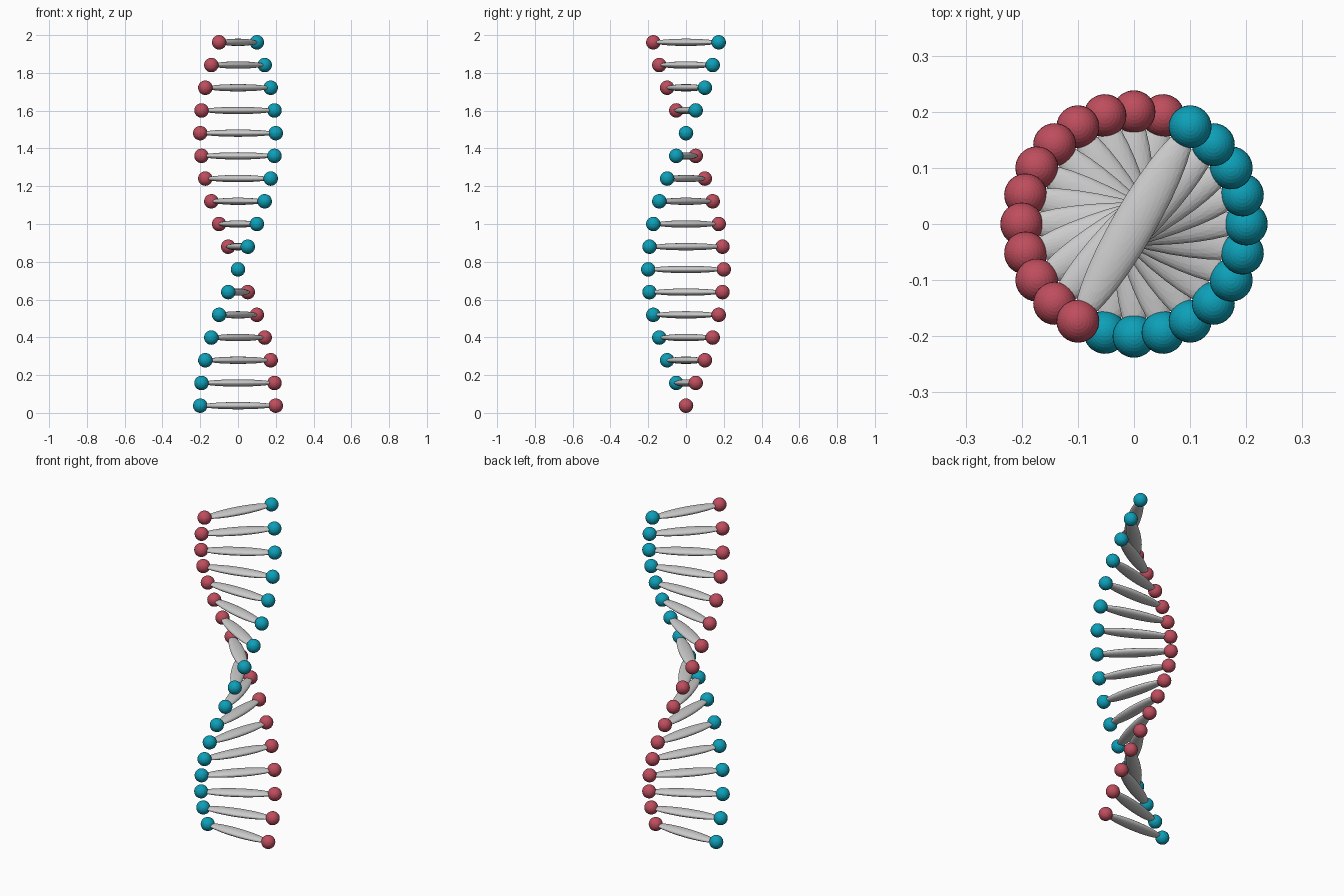
import bpy, math

if "Cube" in bpy.data.objects:
    bpy.data.objects.remove(bpy.data.objects["Cube"])

COUNT = 17          # rungs in the ladder
TWIST = 15          # degrees of turn per rung
HELIX = 0.2         # helix radius
BALL = 0.0382       # ball radius
STEP = (2 - 2 * BALL) / (COUNT - 1)


def material(name, color):
    m = bpy.data.materials.new(name)
    m.diffuse_color = (*color, 1)
    m.use_nodes = True
    m.node_tree.nodes["Principled BSDF"].inputs["Base Color"].default_value = m.diffuse_color
    return m


def sphere_mesh(name, scale, mat=None):
    bpy.ops.mesh.primitive_uv_sphere_add(segments=32, ring_count=16, radius=1)
    template = bpy.context.object
    mesh = template.data
    mesh.name = name
    for v in mesh.vertices:
        v.co = [c * s for c, s in zip(v.co, scale)]
    if mat:
        mesh.materials.append(mat)
    mesh.use_fake_user = True
    bpy.data.objects.remove(template)
    return mesh


def place(name, mesh, location, angle):
    ob = bpy.data.objects.new(name, mesh)
    ob.location = location
    ob.rotation_euler.z = angle
    bpy.context.collection.objects.link(ob)


red = material("red", (0.52, 0.075, 0.11))
teal = material("teal", (0.004, 0.35, 0.48))

red_mesh = sphere_mesh("red_ball", (BALL,) * 3, red)
teal_mesh = sphere_mesh("teal_ball", (BALL,) * 3, teal)
rung_mesh = sphere_mesh("rung", (HELIX, 0.0385, 0.0192))

# Twisted ladder: flattened spindle with a ball at each end
for i in range(COUNT):
    a = math.radians(TWIST * i)
    z = BALL + STEP * i
    x, y = HELIX * math.cos(a), HELIX * math.sin(a)
    place(f"rung_{i + 1}", rung_mesh, (0, 0, z), a)
    place(f"red_ball_{i + 1}", red_mesh, (x, y, z), a)
    place(f"teal_ball_{i + 1}", teal_mesh, (-x, -y, z), a)
